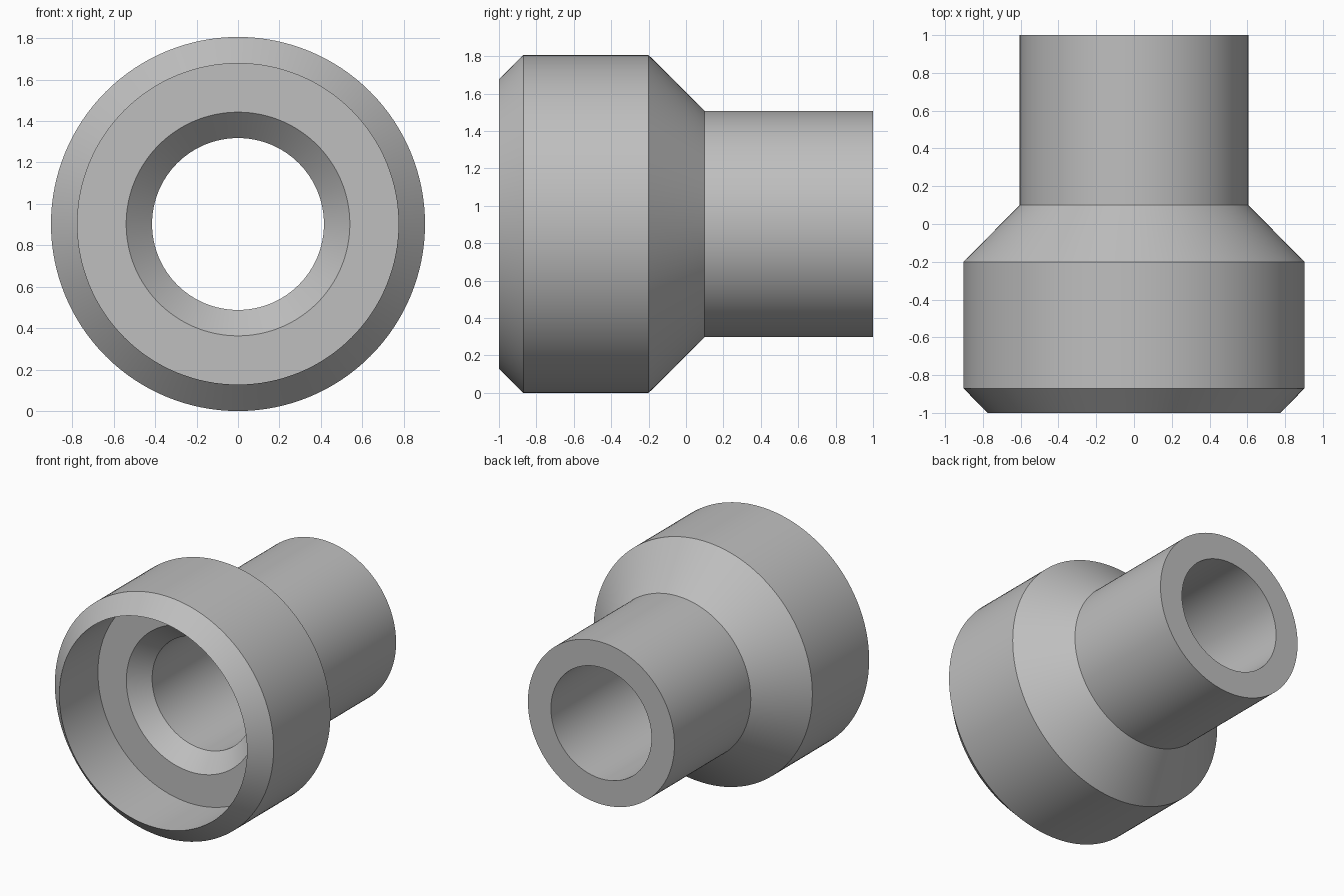
import bpy, bmesh, math
from mathutils import Vector

if "Cube" in bpy.data.objects:
    bpy.data.objects.remove(bpy.data.objects["Cube"])

SEGMENTS = 128
RADIUS = 0.903

# closed wall section as (radius, y)
section = [
    (0.775, -1.0), (RADIUS, -0.87), (RADIUS, -0.2),   # front chamfer, large body
    (0.605, 0.1), (0.605, 1.0),                       # shoulder, narrow pipe
    (0.415, 1.0), (0.415, -0.42),                     # end face, bore
    (0.54, -0.545), (0.775, -0.545),                  # countersink, socket floor
]

# revolve the section about the y axis
bm = bmesh.new()
verts = [bm.verts.new((r, y, 0)) for r, y in section]
edges = [bm.edges.new((v, verts[(i + 1) % len(verts)])) for i, v in enumerate(verts)]
bmesh.ops.spin(bm, geom=verts + edges, cent=(0, 0, 0), axis=(0, 1, 0),
               angle=math.tau, steps=SEGMENTS, use_merge=True)
bmesh.ops.remove_doubles(bm, verts=bm.verts, dist=1e-4)
bmesh.ops.recalc_face_normals(bm, faces=bm.faces)
bmesh.ops.translate(bm, verts=bm.verts, vec=Vector((0, 0, RADIUS)))

mesh = bpy.data.meshes.new("pipe_reducer")
bm.to_mesh(mesh)
bm.free()
reducer = bpy.data.objects.new("pipe_reducer", mesh)
bpy.context.collection.objects.link(reducer)

# plain grey
grey = bpy.data.materials.new("grey")
grey.diffuse_color = (0.52, 0.52, 0.52, 1)
grey.use_nodes = True
grey.node_tree.nodes["Principled BSDF"].inputs["Base Color"].default_value = grey.diffuse_color
mesh.materials.append(grey)

# smooth round walls with sharp rims
bpy.context.view_layer.objects.active = reducer
reducer.select_set(True)
bpy.ops.object.shade_smooth_by_angle(angle=math.radians(30))
